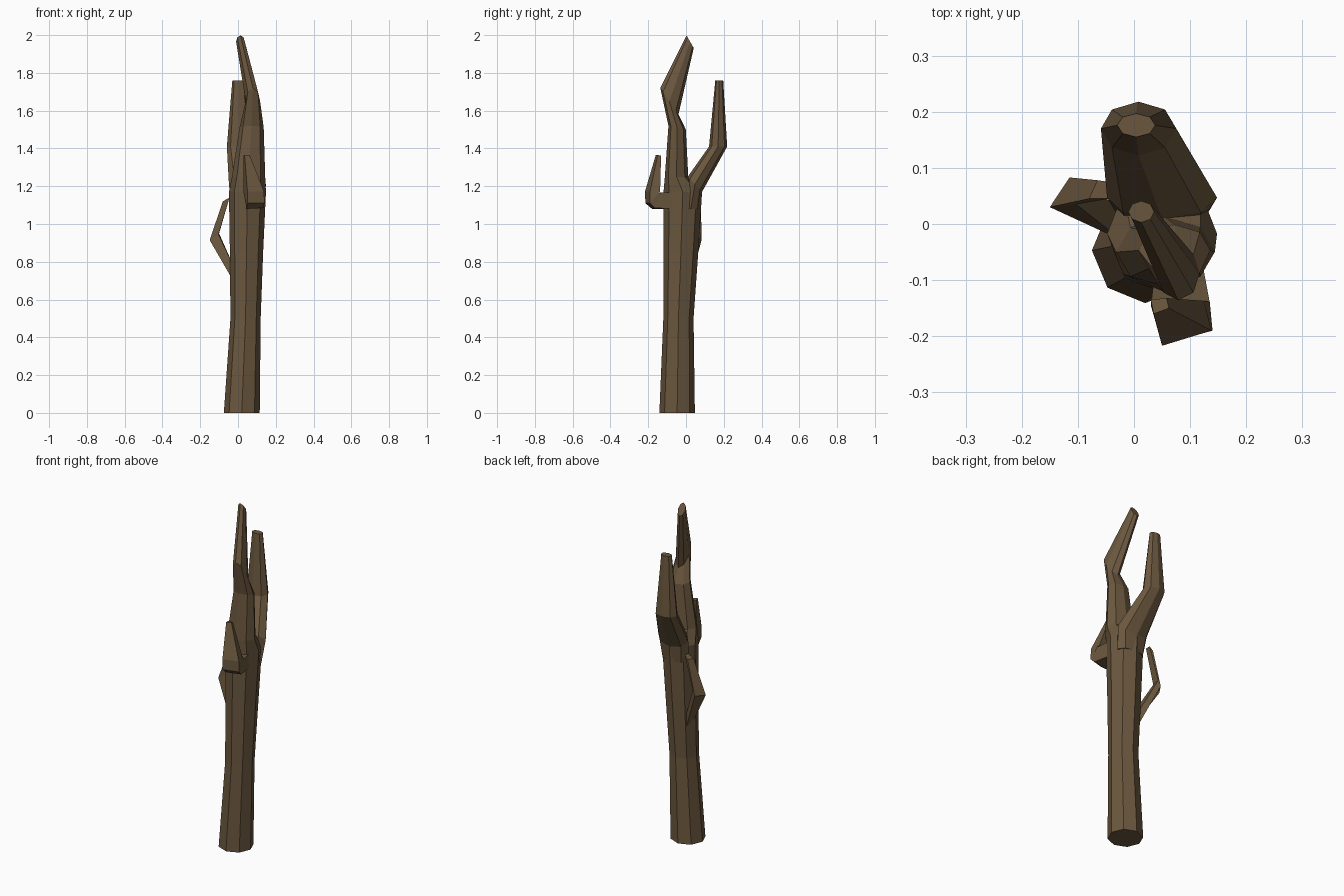
import bpy, bmesh, math
from mathutils import Vector

bark = bpy.data.materials.new("bark")
bark.diffuse_color = (0.145, 0.095, 0.048, 1)


def ring(x, y, z, rx, ry, slope=0.0, n=8):
    """Elliptical cross-section; slope tilts it (dz per dy)."""
    pts = []
    for i in range(n):
        a = 2 * math.pi * i / n
        dy = ry * math.sin(a)
        pts.append((x + rx * math.cos(a), y + dy, z + slope * dy))
    return pts


def loft(name, rings):
    bm = bmesh.new()
    rows = [[bm.verts.new(Vector(p)) for p in r] for r in rings]
    n = len(rows[0])
    for a, b in zip(rows, rows[1:]):
        for i in range(n):
            j = (i + 1) % n
            bm.faces.new((a[i], a[j], b[j], b[i]))
    bm.faces.new(rows[0][::-1])
    bm.faces.new(rows[-1])
    bmesh.ops.recalc_face_normals(bm, faces=bm.faces[:])
    me = bpy.data.meshes.new(name)
    bm.to_mesh(me)
    bm.free()
    me.materials.append(bark)
    ob = bpy.data.objects.new(name, me)
    bpy.context.collection.objects.link(ob)
    return ob


# Trunk continuing into the front limb with its kinked tip
loft("trunk", [
    ring(0.02, -0.047, 0, 0.095, 0.094),
    ring(0.04, -0.04, 0.5, 0.08, 0.08),
    ring(0.045, -0.027, 0.85, 0.088, 0.092),
    ring(0.05, -0.017, 1.17, 0.098, 0.102),
    ring(0.056, -0.05, 1.25, 0.088, 0.062),
    ring(0.072, -0.047, 1.51, 0.064, 0.046, -0.2),
    ring(0.079, -0.088, 1.65, 0.038, 0.048, -1.46),
    ring(0.013, 0.022, 1.965, 0.023, 0.019, -1.75),
])

# Rear limb forking off the trunk
loft("rear_limb", [
    ring(0.05, 0.025, 1.08, 0.085, 0.05),
    ring(0.05, 0.047, 1.21, 0.098, 0.038, -1.05),
    ring(0.008, 0.17, 1.41, 0.067, 0.048),
    ring(0.004, 0.176, 1.76, 0.034, 0.021),
])

# Stub at the front with an upturned spike
loft("front_stub", [
    [(0.04, -0.06, 1.08), (0.12, -0.06, 1.08), (0.12, -0.06, 1.17), (0.04, -0.06, 1.17)],
    [(0.045, -0.18, 1.08), (0.135, -0.165, 1.085), (0.135, -0.14, 1.165), (0.03, -0.145, 1.165)],
    [(0.05, -0.215, 1.11), (0.14, -0.19, 1.11), (0.135, -0.139, 1.17), (0.03, -0.144, 1.17)],
    [(0.05, -0.217, 1.172), (0.138, -0.19, 1.172), (0.125, -0.137, 1.175), (0.03, -0.142, 1.175)],
    [(0.035, -0.16, 1.365), (0.062, -0.15, 1.365), (0.058, -0.132, 1.362), (0.03, -0.135, 1.362)],
])

# Bent twig on the left
loft("left_twig", [
    [(-0.02, -0.03, 0.69), (-0.02, 0.025, 0.69), (-0.02, 0.025, 0.77), (-0.02, -0.03, 0.77)],
    [(-0.15, 0.03, 0.915), (-0.115, 0.083, 0.92), (-0.1, 0.08, 0.95), (-0.103, 0.035, 0.945)],
    [(-0.08, 0.045, 1.12), (-0.065, 0.078, 1.12), (-0.045, 0.075, 1.14), (-0.045, 0.045, 1.14)],
])
